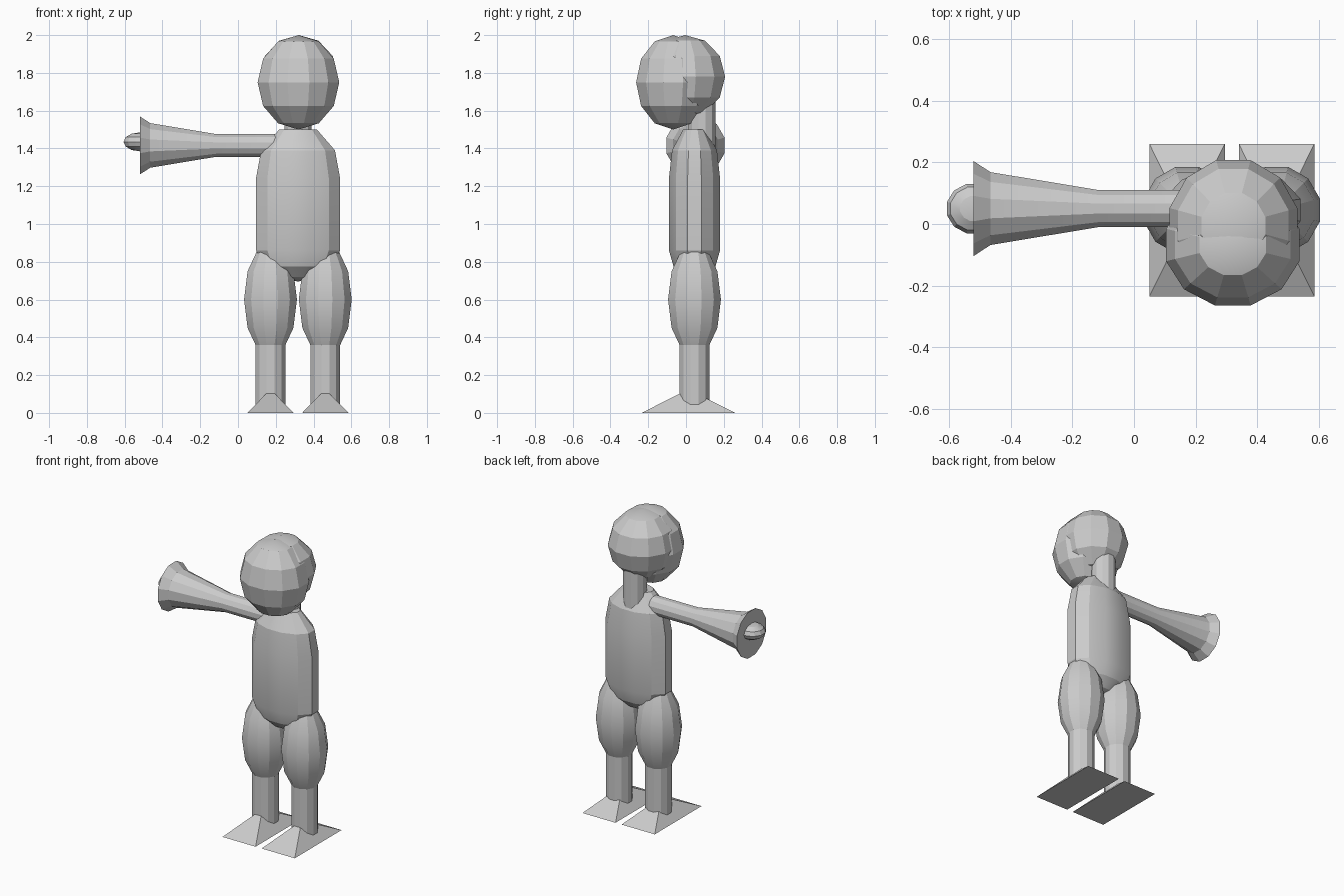
import bpy, bmesh, math
from mathutils import Vector

if "Cube" in bpy.data.objects:
    bpy.data.objects.remove(bpy.data.objects["Cube"])

SIDES = 12
grey = bpy.data.materials.new("plain_grey")
grey.diffuse_color = (0.6, 0.6, 0.6, 1)
grey.use_nodes = True
grey.node_tree.nodes["Principled BSDF"].inputs["Base Color"].default_value = grey.diffuse_color


def finish(bm, name):
    bmesh.ops.recalc_face_normals(bm, faces=bm.faces)
    mesh = bpy.data.meshes.new(name)
    bm.to_mesh(mesh)
    bm.free()
    mesh.materials.append(grey)
    ob = bpy.data.objects.new(name, mesh)
    bpy.context.collection.objects.link(ob)
    bpy.ops.object.select_all(action='DESELECT')
    ob.select_set(True)
    bpy.context.view_layer.objects.active = ob
    bpy.ops.object.shade_smooth_by_angle(angle=math.radians(20))
    return ob


def lathe(name, center, profile, half=(1, 1), axis='Z'):
    """Twelve-sided turned part; profile is (position on axis, radius)."""
    bm = bmesh.new()
    k = 1 / math.cos(math.pi / SIDES)
    rings = []
    for h, r in profile:
        ring = []
        for i in range(SIDES if r > 0 else 1):
            a = 2 * math.pi * (i + 0.5) / SIDES
            u, v = r * k * half[0] * math.cos(a), r * k * half[1] * math.sin(a)
            p = Vector((u, v, h)) if axis == 'Z' else Vector((h, u, v))
            ring.append(bm.verts.new(p + Vector(center)))
        rings.append(ring)
    for a, b in zip(rings, rings[1:]):
        for i in range(SIDES):
            j = (i + 1) % SIDES
            quad = [a[i % len(a)], a[j % len(a)], b[j % len(b)], b[i % len(b)]]
            bm.faces.new(list(dict.fromkeys(quad)))
    for ring in (rings[0], rings[-1]):
        if len(ring) > 1:
            bm.faces.new(ring)
    return finish(bm, name)


def ball(name, center, rx, ry, rz):
    lats = [math.radians(d) for d in (-60, -30, 0, 30, 60)]
    prof = [(-rz, 0)] + [(rz * math.sin(t), math.cos(t)) for t in lats] + [(rz, 0)]
    return lathe(name, center, prof, (rx, ry))


def foot(name, x):
    bm = bmesh.new()
    base = [bm.verts.new((x + sx * 0.1225, 0.0125 + sy * 0.2475, 0))
            for sx, sy in ((-1, -1), (1, -1), (1, 1), (-1, 1))]
    tip = bm.verts.new((x, 0.0125, 0.125))
    bm.faces.new(base)
    for i in range(4):
        bm.faces.new((base[i], base[(i + 1) % 4], tip))
    return finish(bm, name)


# Head: two overlapping balls, and the neck behind the face
ball("face", (0.32, -0.068, 1.75), 0.216, 0.196, 0.25)
ball("back_of_head", (0.322, -0.005, 1.78), 0.207, 0.212, 0.22)
lathe("neck", (0.317, 0.085, 0), [(1.25, 0.072), (1.75, 0.072)])

# Flattened torso
lathe("torso", (0.318, 0.045, 0),
      [(0.695, 0), (0.72, 0.45), (0.775, 0.82), (0.86, 1), (1.245, 1),
       (1.39, 0.88), (1.5, 0.45)], (0.222, 0.135))

# Legs
for side, x in (("right", 0.172), ("left", 0.462)):
    ball(side + "_thigh", (x, 0.045, 0.6), 0.14, 0.14, 0.3)
    lathe(side + "_shin", (x, 0.045, 0), [(0.03, 0.079), (0.45, 0.079)])
    foot(side + "_foot", x)

# Outstretched arm with flared sleeve and hand
lathe("arm_sleeve", (0, 0.05, 1.416),
      [(0.2, 0.06), (-0.115, 0.06), (-0.465, 0.118), (-0.52, 0.154)], axis='X')
ball("hand", (-0.52, 0.05, 1.435), 0.086, 0.08, 0.05)
